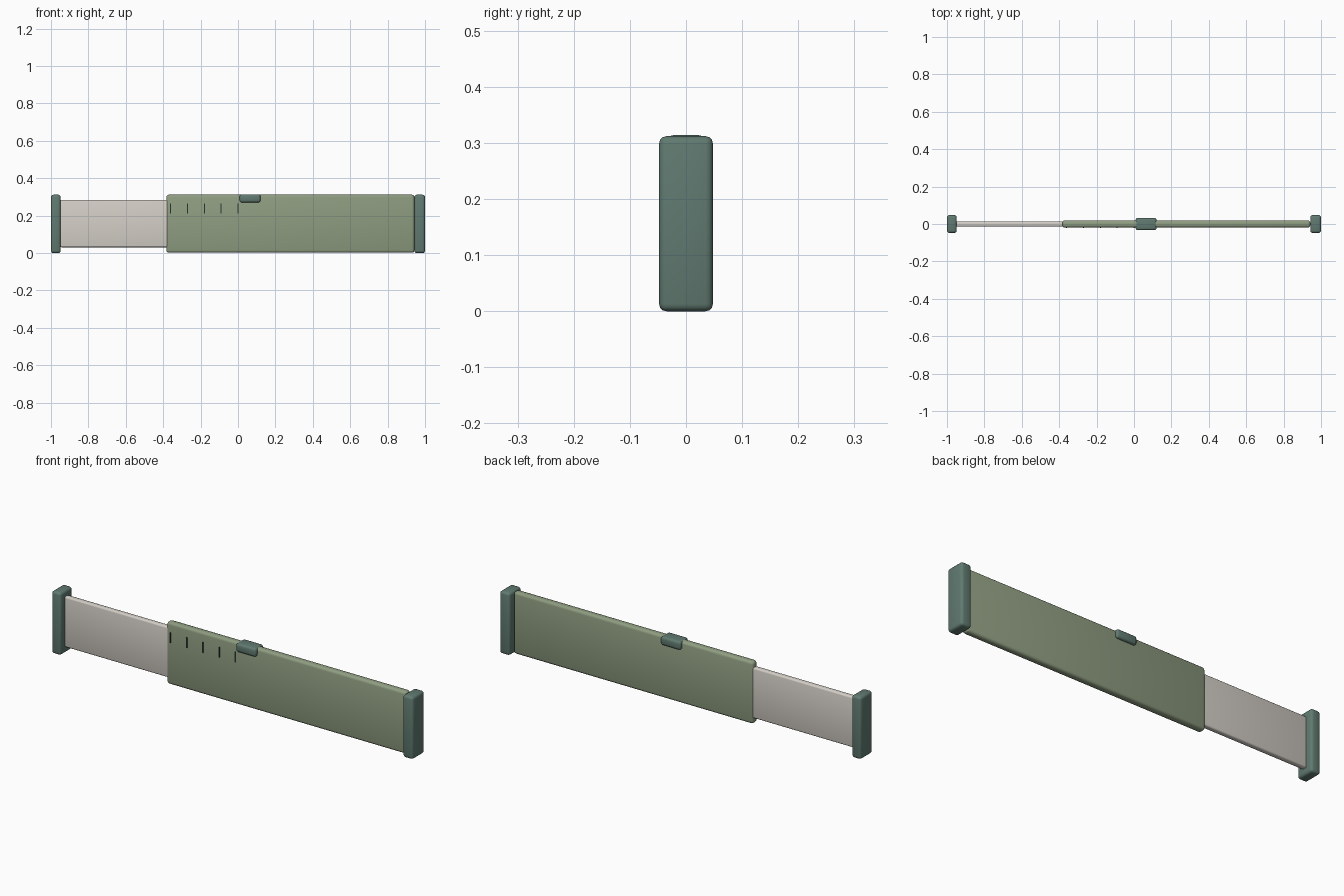
import bpy

if "Cube" in bpy.data.objects:
    bpy.data.objects.remove(bpy.data.objects["Cube"])


def srgb(r, g, b):
    def lin(c):
        c /= 255
        return c / 12.92 if c <= 0.04045 else ((c + 0.055) / 1.055) ** 2.4
    return (lin(r), lin(g), lin(b), 1)


def material(name, colour):
    m = bpy.data.materials.new(name)
    m.diffuse_color = srgb(*colour)
    m.use_nodes = True
    m.node_tree.nodes["Principled BSDF"].inputs["Base Color"].default_value = m.diffuse_color
    return m


sage = material("sage green", (143, 157, 129))
teal = material("dark teal", (96, 122, 112))
cream = material("warm grey", (212, 207, 199))
ink = material("dark ink", (42, 52, 48))


def box(name, mat, x, y, z, bevel=0.0, segments=3):
    """Box from (min, max) ranges with optional rounded edges."""
    ranges = (x, y, z)
    bpy.ops.mesh.primitive_cube_add(size=1, location=[(a + b) / 2 for a, b in ranges])
    ob = bpy.context.object
    ob.name = name
    ob.scale = [b - a for a, b in ranges]
    bpy.ops.object.transform_apply(location=False, rotation=False, scale=True)
    ob.data.materials.append(mat)
    if bevel:
        mod = ob.modifiers.new("rounded edges", "BEVEL")
        mod.width = bevel
        mod.segments = segments
        bpy.ops.object.modifier_apply(modifier=mod.name)
        bpy.ops.object.shade_smooth_by_angle()
    return ob


# Outer sleeve and the narrower bar sliding inside it
box("sleeve", sage, (-0.383, 0.943), (-0.019, 0.019), (0.002, 0.312), 0.013)
box("sliding_bar", cream, (-0.952, 0.0), (-0.014, 0.014), (0.031, 0.284), 0.008)

# End caps
box("left_end_cap", teal, (-1.0, -0.948), (-0.048, 0.048), (0.0, 0.312), 0.013)
box("right_end_cap", teal, (0.943, 1.0), (-0.048, 0.048), (0.0, 0.312), 0.013)

# Thumb latch straddling the top edge
box("thumb_latch", teal, (0.009, 0.12), (-0.033, 0.033), (0.271, 0.314), 0.011)

# Graduation marks on the front face
for i in range(5):
    x = -0.36 + 0.09 * i
    box(f"scale_mark_{i + 1}", ink, (x - 0.003, x + 0.003), (-0.022, -0.018), (0.212, 0.264))
